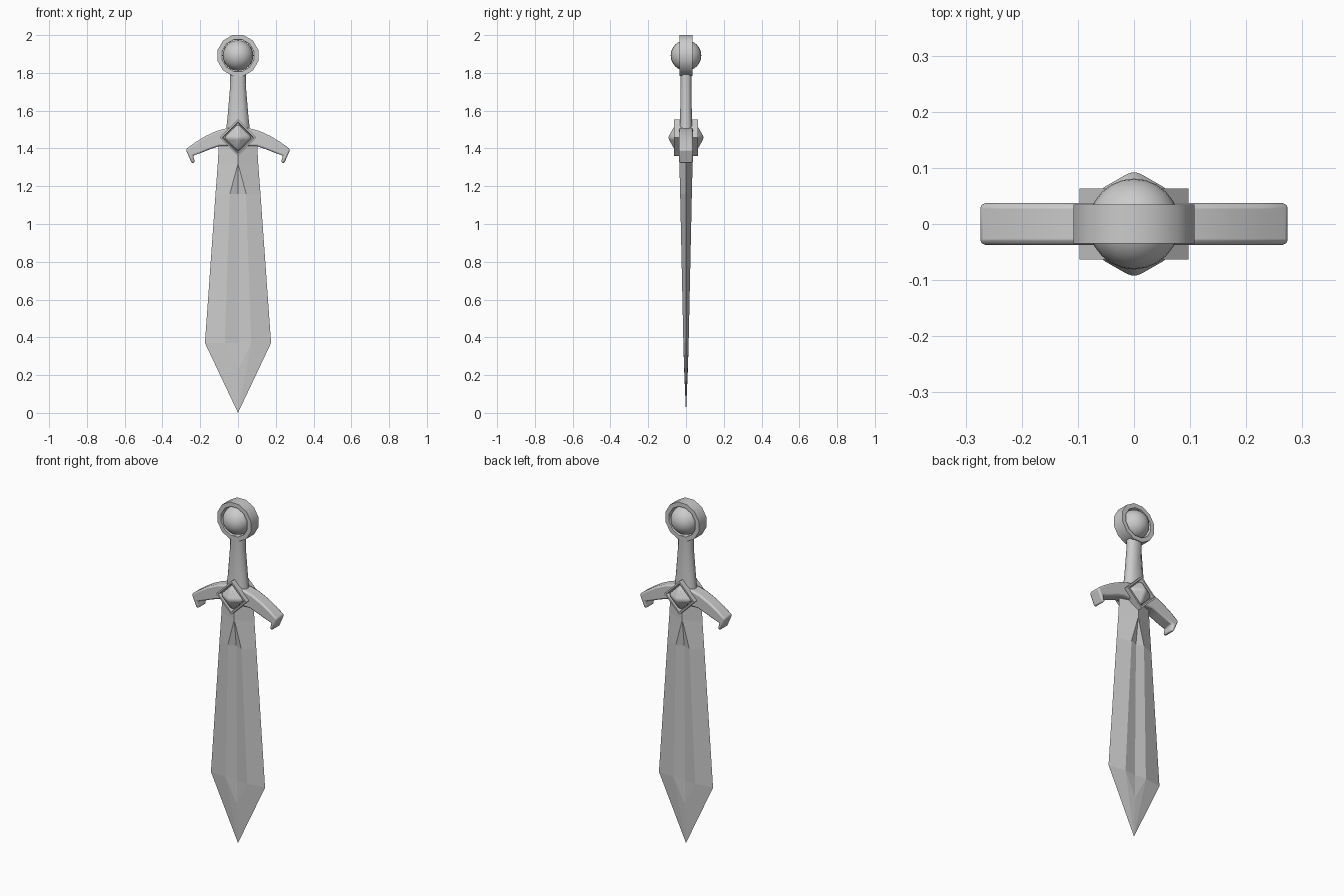
import bpy, bmesh, math

if "Cube" in bpy.data.objects:
    bpy.data.objects.remove(bpy.data.objects["Cube"])


def make(name, verts, faces, smooth=None, bevel=0, segments=2, fix=True):
    """Mesh object from points, with optional bevel and angle-based smoothing."""
    bm = bmesh.new()
    vs = [bm.verts.new(v) for v in verts]
    for f in faces:
        bm.faces.new([vs[i] for i in f])
    if fix:
        bmesh.ops.remove_doubles(bm, verts=bm.verts, dist=1e-5)
        bmesh.ops.recalc_face_normals(bm, faces=bm.faces)
    me = bpy.data.meshes.new(name)
    bm.to_mesh(me)
    bm.free()
    ob = bpy.data.objects.new(name, me)
    bpy.context.collection.objects.link(ob)
    if smooth:
        bpy.ops.object.select_all(action='DESELECT')
        ob.select_set(True)
        bpy.context.view_layer.objects.active = ob
        bpy.ops.object.shade_smooth_by_angle(angle=math.radians(smooth))
    if bevel:
        m = ob.modifiers.new("bevel", 'BEVEL')
        m.width, m.segments, m.limit_method = bevel, segments, 'ANGLE'
        m.angle_limit = math.radians(35)
    return ob


def revolve(name, profile, n, z, phase=0.0, closed=True, **kw):
    """Turn a (radius, y) profile about a front-to-back axis at height z."""
    k = len(profile)
    verts = []
    for i in range(n):
        a = phase + 2 * math.pi * i / n
        verts += [(r * math.cos(a), y, z + r * math.sin(a)) for r, y in profile]
    faces = []
    for i in range(n):
        j = (i + 1) % n
        for p in range(k if closed else k - 1):
            q = (p + 1) % k
            quad = [i * k + p, i * k + q, j * k + q, j * k + p]
            if profile[p][0] == 0:
                quad = [p, i * k + q, j * k + q]
            elif profile[q][0] == 0:
                quad = [i * k + p, q, j * k + p]
            faces.append(quad)
    return make(name, verts, faces, **kw)


# Blade: one quarter with a V groove, mirrored left-right and front-back
quarter = [
    (.100, 0, 1.45), (0, -.035, 1.45),
    (.107, 0, 1.32), (0, -.035, 1.32),
    (.119, 0, 1.16), (.043, -.031, 1.16), (0, -.016, 1.16),
    (.175, 0, .37), (.070, -.014, .37), (0, -.008, .37),
    (0, -.010, .23), (0, 0, 0)]
blade = make("blade", quarter, [
    (0, 1, 3, 2), (2, 3, 5, 4), (3, 6, 5), (4, 5, 8, 7), (5, 6, 9, 8),
    (8, 9, 10), (7, 8, 11), (8, 10, 11)], fix=False)
mirror = blade.modifiers.new("mirror", 'MIRROR')
mirror.use_axis = (True, True, False)

# Crossguard: drooping arms with hooked ends, extruded in y
half = [(.06, 1.507), (.115, 1.492), (.175, 1.464), (.23, 1.43), (.277, 1.395),
        (.244, 1.32), (.228, 1.328), (.238, 1.362), (.196, 1.376),
        (.15, 1.395), (.10, 1.412)]
outline = half + [(-x, z) for x, z in reversed(half)]
n = len(outline)
make("crossguard",
     [(x, y, z) for y in (-.037, .037) for x, z in outline],
     [tuple(range(n)), tuple(range(n, 2 * n))] +
     [(i, (i + 1) % n, n + (i + 1) % n, n + i) for i in range(n)],
     smooth=50, bevel=.01)

# Grip: tapered eight-sided handle
levels = [(1.49, .064, .035), (1.56, .056, .031), (1.74, .041, .029), (1.81, .042, .031)]
verts = []
for z, w, d in levels:
    verts += [(sx * w, sy * d, z) for sx, sy in
              ((1, .45), (.5, 1), (-.5, 1), (-1, .45),
               (-1, -.45), (-.5, -1), (.5, -1), (1, -.45))]
make("grip", verts,
     [(r * 8 + i, r * 8 + (i + 1) % 8, r * 8 + 8 + (i + 1) % 8, r * 8 + 8 + i)
      for r in range(3) for i in range(8)] +
     [tuple(range(8)), tuple(range(24, 32))], smooth=60)

# Pommel: twelve-sided ring holding a ball
revolve("pommel_ring", [(.112, -.035), (.087, -.035), (.085, -.03),
                        (.085, .03), (.087, .035), (.112, .035)],
        12, 1.892, math.radians(15), smooth=40)
bpy.ops.mesh.primitive_uv_sphere_add(segments=24, ring_count=16, radius=.081,
                                     location=(0, 0, 1.892))
ball = bpy.context.object
ball.name = "pommel_ball"
bpy.ops.object.shade_smooth()

# Diamond setting and the pointed gem within, the same on both sides
revolve("gem_setting", [(.097, -.063), (.084, -.063), (.078, -.04),
                        (.078, .04), (.084, .063), (.097, .063)], 4, 1.457)
revolve("gem", [(0, -.1), (.074, -.058), (.074, .058), (0, .1)], 4, 1.457,
        closed=False, smooth=50, bevel=.012, segments=3)
